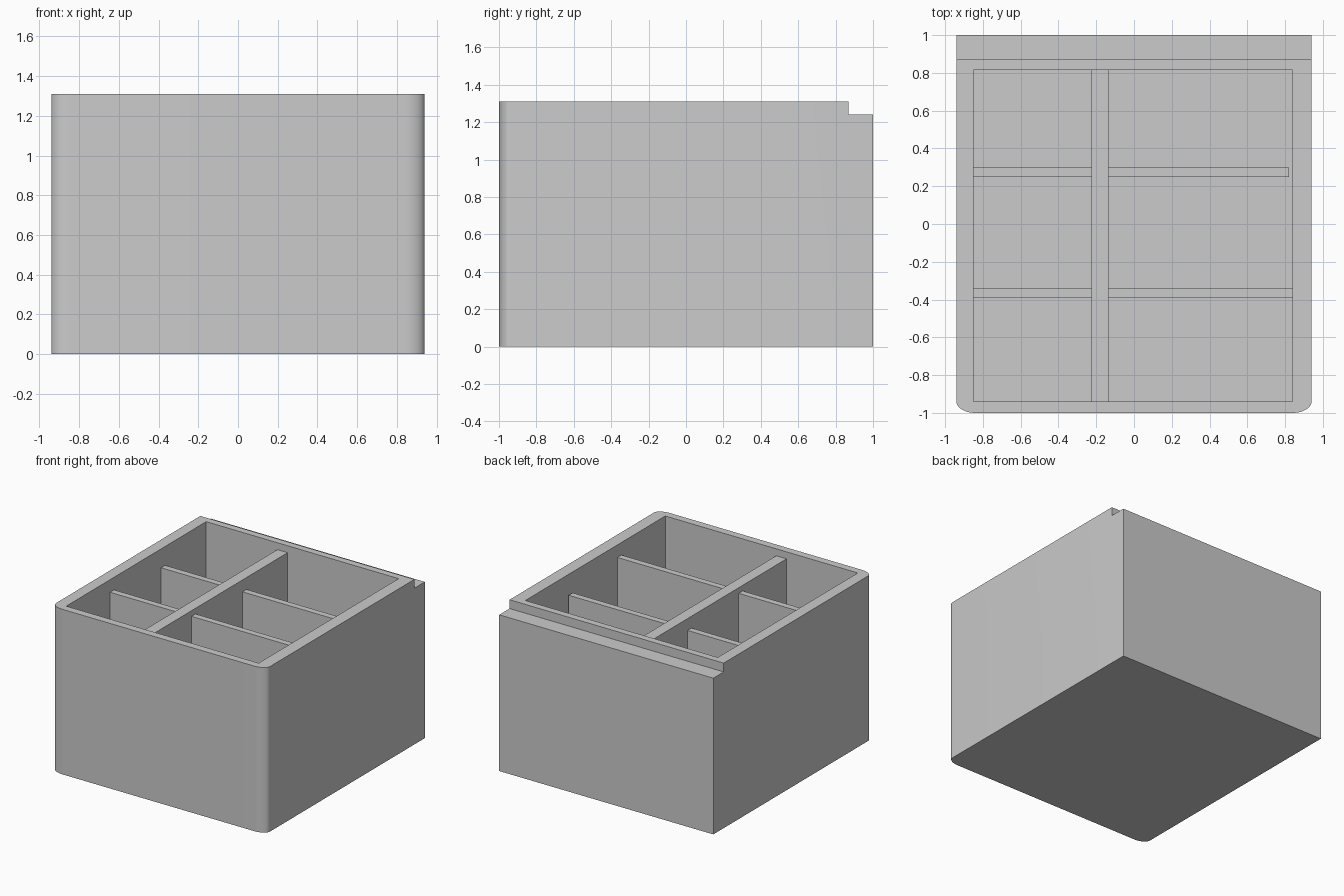
import bpy, bmesh, math

if "Cube" in bpy.data.objects:
    bpy.data.objects.remove(bpy.data.objects["Cube"])

HALF_W, HEIGHT, FLOOR = 0.94, 1.31, 0.08
STEP_Y, STEP_Z = 0.87, 1.24
IN_X0, IN_X1, IN_Y0, IN_Y1 = -0.85, 0.84, -0.94, 0.815


def new_object(name, bm):
    bmesh.ops.recalc_face_normals(bm, faces=bm.faces)
    mesh = bpy.data.meshes.new(name)
    bm.to_mesh(mesh)
    bm.free()
    obj = bpy.data.objects.new(name, mesh)
    bpy.context.collection.objects.link(obj)
    return obj


def prism(name, outline, z0, z1):
    """Extrude an xy outline from z0 up to z1."""
    bm = bmesh.new()
    base = bm.faces.new([bm.verts.new((x, y, z0)) for x, y in outline])
    top = bmesh.ops.extrude_face_region(bm, geom=[base])["geom"]
    bmesh.ops.translate(bm, vec=(0, 0, z1 - z0),
                        verts=[v for v in top if isinstance(v, bmesh.types.BMVert)])
    return new_object(name, bm)


def box(name, x0, x1, y0, y1, z0, z1):
    return prism(name, [(x0, y0), (x1, y0), (x1, y1), (x0, y1)], z0, z1)


def cut(target, cutter):
    """Subtract the cutter, apply the result and discard the cutter."""
    cutter.hide_render = True
    mod = target.modifiers.new("cut", "BOOLEAN")
    mod.operation, mod.solver, mod.object = "DIFFERENCE", "EXACT", cutter
    bpy.context.view_layer.objects.active = target
    bpy.ops.object.modifier_apply(modifier=mod.name)
    bpy.data.objects.remove(cutter)


# Outer body: square back corners, elliptical rounded front corners
RX, RY, SEG = 0.10, 0.06, 12
right = [(HALF_W - RX + RX * math.sin(a), -1 + RY - RY * math.cos(a))
         for a in (math.pi / 2 * i / SEG for i in range(SEG + 1))]
right.append((HALF_W, 1))
left = [(-x, y) for x, y in reversed(right)]
body = prism("box_body", right + left, 0, HEIGHT)

# Rebate along the top of the back wall, and the open cavity
cut(body, box("step_cutter", -2, 2, STEP_Y, 2, STEP_Z, 2))
cut(body, box("cavity_cutter", IN_X0, IN_X1, IN_Y0, IN_Y1, FLOOR, 2))

# Long divider running front to back
DIV_X0, DIV_X1 = -0.225, -0.135
box("long_divider", DIV_X0, DIV_X1, IN_Y0, IN_Y1, FLOOR, 1.255)

# Cross dividers; the rear right one stops just short of the wall
for row, y0, y1, top, right_end in (("front", -0.39, -0.34, 1.21, IN_X1),
                                    ("rear", 0.25, 0.30, 1.16, 0.82)):
    box(row + "_left_divider", IN_X0, DIV_X0, y0, y1, FLOOR, top)
    box(row + "_right_divider", DIV_X1, right_end, y0, y1, FLOOR, top)

# Smooth only the rounded corners
bpy.ops.object.select_all(action="DESELECT")
body.select_set(True)
bpy.context.view_layer.objects.active = body
bpy.ops.object.shade_smooth_by_angle(angle=math.radians(30))
